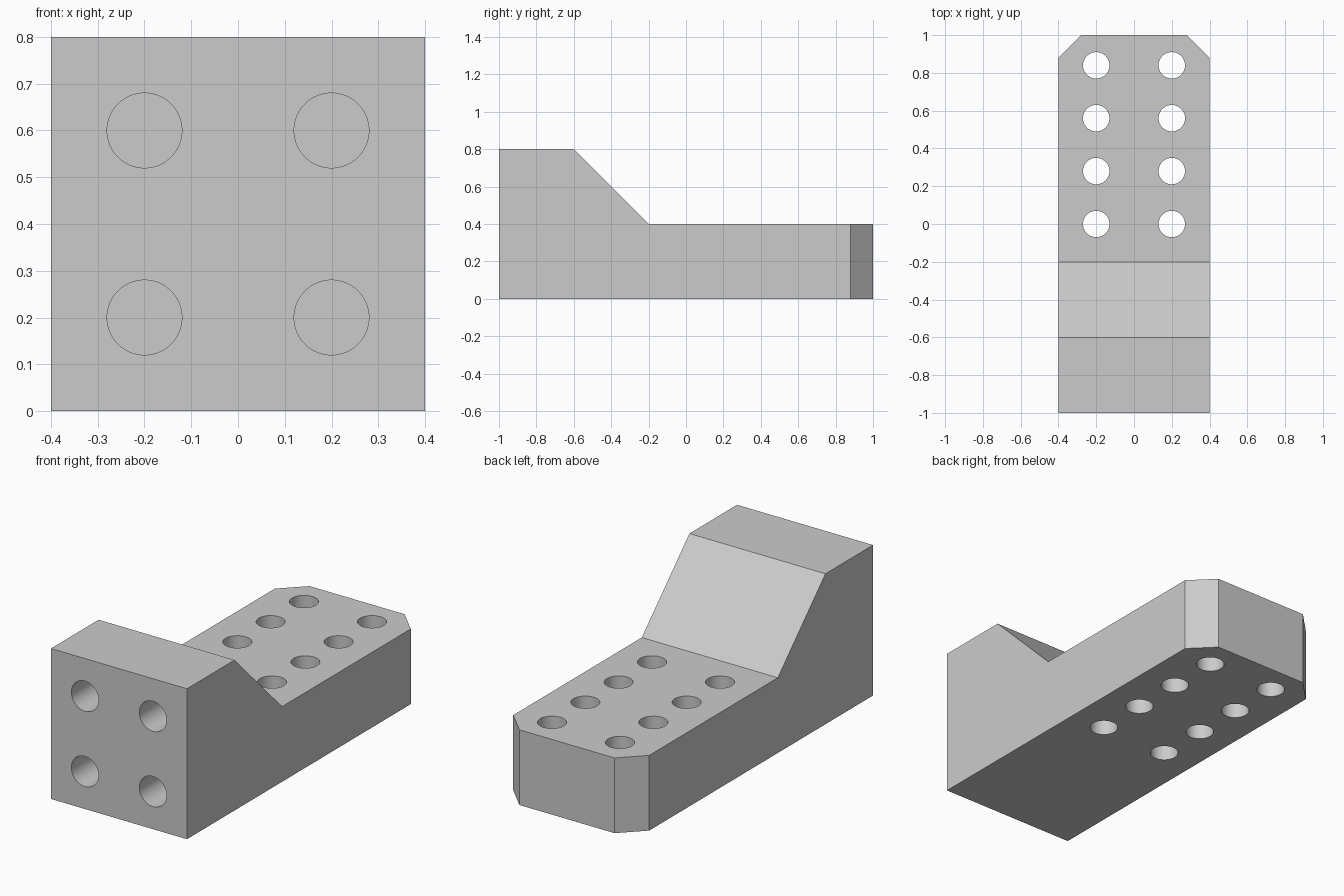
import bpy, bmesh, math
from mathutils import Vector

cube = bpy.data.objects.get("Cube")
if cube:
    bpy.data.objects.remove(cube, do_unlink=True)

grey = bpy.data.materials.new("plain grey")
grey.use_nodes = True
grey.diffuse_color = (0.6, 0.6, 0.6, 1)
grey.node_tree.nodes["Principled BSDF"].inputs["Base Color"].default_value = grey.diffuse_color


def prism(name, outline, offset):
    """Extrude a closed outline along an offset into a solid."""
    bm = bmesh.new()
    face = bm.faces.new([bm.verts.new(p) for p in outline])
    extruded = bmesh.ops.extrude_face_region(bm, geom=[face], use_keep_orig=True)
    verts = [v for v in extruded["geom"] if isinstance(v, bmesh.types.BMVert)]
    bmesh.ops.translate(bm, verts=verts, vec=offset)
    bmesh.ops.recalc_face_normals(bm, faces=bm.faces)
    mesh = bpy.data.meshes.new(name)
    bm.to_mesh(mesh)
    bm.free()
    mesh.materials.append(grey)
    obj = bpy.data.objects.new(name, mesh)
    bpy.context.collection.objects.link(obj)
    return obj


def drill(name, centre, axis, radius):
    """Cylinder centred on a point, running by the axis vector to either side."""
    x, y = (Vector((1, 0, 0)), Vector(axis).normalized().cross((1, 0, 0)))
    steps = [2 * math.pi * i / 64 for i in range(64)]
    start = Vector(centre) - Vector(axis)
    ring = [start + radius * (x * math.cos(a) + y * math.sin(a)) for a in steps]
    return prism(name, ring, Vector(axis) * 2)


def cut(target, cutter):
    mod = target.modifiers.new(cutter.name, "BOOLEAN")
    mod.operation = "DIFFERENCE"
    mod.solver = "EXACT"
    mod.object = cutter
    bpy.context.view_layer.objects.active = target
    bpy.ops.object.modifier_apply(modifier=mod.name)
    bpy.data.objects.remove(cutter, do_unlink=True)


# Bracket body: tall front block sloping down to a low foot
side = [(-1, 0), (1, 0), (1, 0.4), (-0.2, 0.4), (-0.6, 0.8), (-1, 0.8)]
body = prism("bracket_body", [(-0.4, y, z) for y, z in side], (0.8, 0, 0))

# Chamfered rear corners
for s in (-1, 1):
    corner = [(s * 0.28, 1, -0.1), (s * 0.4, 0.88, -0.1), (s * 0.5, 0.78, -0.1),
              (s * 0.5, 1.1, -0.1), (s * 0.28, 1.1, -0.1)]
    cut(body, prism("corner_cutter", corner, (0, 0, 1)))

for x in (-0.2, 0.2):
    # Through holes in the foot
    for row in range(4):
        cut(body, drill("foot_hole", (x, row * 0.28, 0.2), (0, 0, 0.3), 0.07))
    # Blind holes in the front face
    for z in (0.2, 0.6):
        cut(body, drill("front_hole", (x, -1, z), (0, 0.4, 0), 0.08))

# Smooth hole walls, crisp edges
bpy.ops.object.select_all(action="DESELECT")
body.select_set(True)
bpy.context.view_layer.objects.active = body
bpy.ops.object.shade_smooth_by_angle(angle=math.radians(30))
